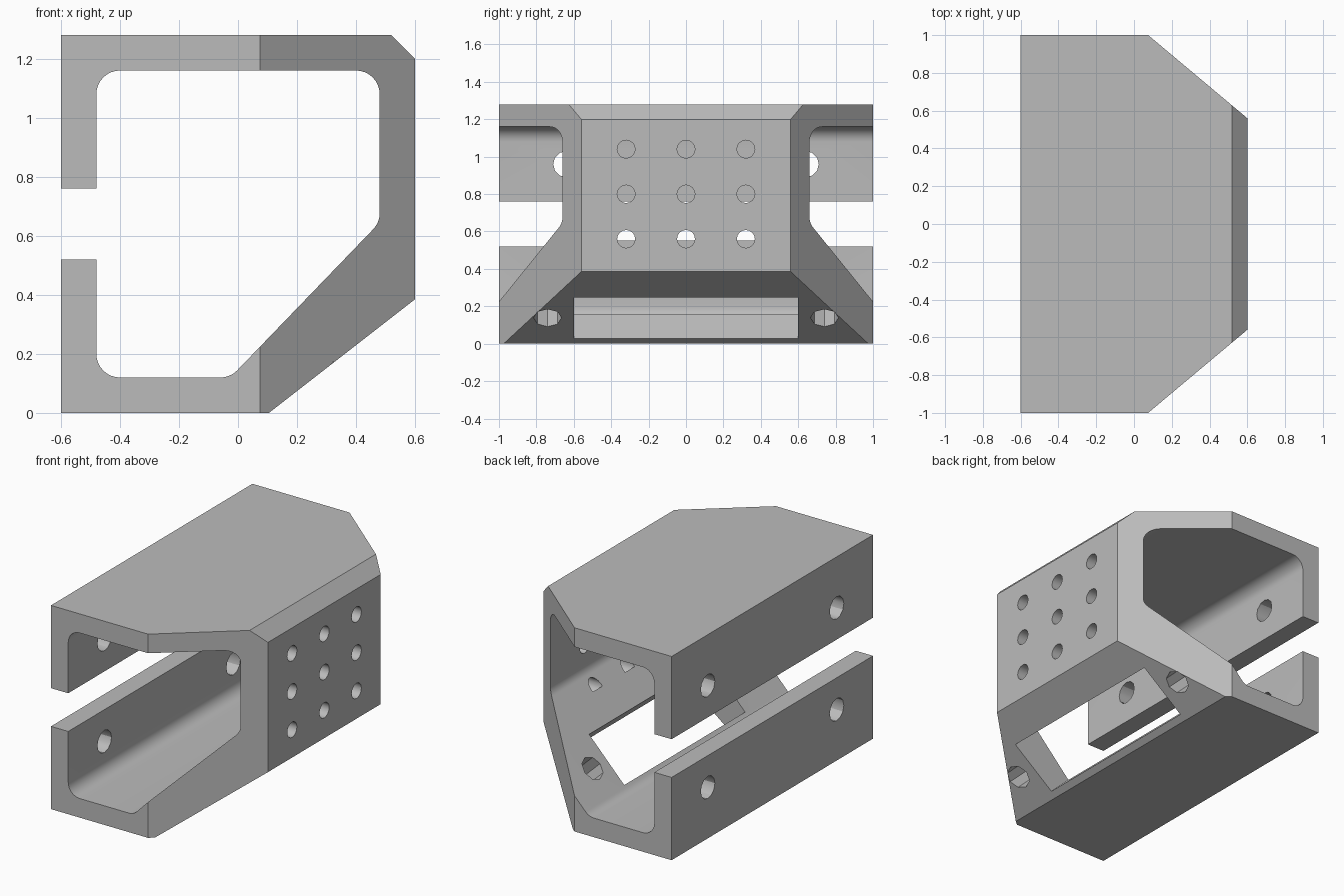
import bpy, bmesh, math
from mathutils import Vector, Matrix

cube = bpy.data.objects.get("Cube")
if cube:
    bpy.data.objects.remove(cube, do_unlink=True)

# single grey finish
grey = bpy.data.materials.new("plain_grey")
grey.use_nodes = True
tint = (0.5, 0.5, 0.5, 1)
grey.diffuse_color = tint
grey.node_tree.nodes["Principled BSDF"].inputs["Base Color"].default_value = tint


def make_object(name, bm):
    bmesh.ops.recalc_face_normals(bm, faces=bm.faces)
    mesh = bpy.data.meshes.new(name)
    bm.to_mesh(mesh)
    bm.free()
    mesh.materials.append(grey)
    obj = bpy.data.objects.new(name, mesh)
    bpy.context.collection.objects.link(obj)
    return obj


def rounded(prev, corner, nxt, radius=0.08, steps=8):
    """Arc points that replace a sharp profile corner."""
    p, c, n = Vector(prev), Vector(corner), Vector(nxt)
    a, b = (p - c).normalized(), (n - c).normalized()
    half = a.angle(b) / 2
    start, end = c + a * radius / math.tan(half), c + b * radius / math.tan(half)
    centre = c + (a + b).normalized() * radius / math.sin(half)
    u, v = start - centre, end - centre
    sweep = u.angle(v)
    return [centre + (u * math.sin(sweep * (1 - i / steps)) + v * math.sin(sweep * i / steps))
            / math.sin(sweep) for i in range(steps + 1)]


# channel section: outside, then inside from the upper lip to the lower lip
outer = [(-0.6, 0.52), (-0.6, 0), (0.105, 0), (0.6, 0.385), (0.6, 1.2),
         (0.52, 1.28), (-0.6, 1.28), (-0.6, 0.76)]
inner = [(-0.48, 0.76), (-0.48, 1.16), (0.48, 1.16), (0.48, 0.645),
         (-0.026, 0.12), (-0.48, 0.12), (-0.48, 0.52)]
section = [Vector(p) for p in outer] + [Vector(inner[0])]
for i in range(1, len(inner) - 1):
    section += rounded(*inner[i - 1:i + 2])
section.append(Vector(inner[-1]))

# channel body, extruded along y
bm = bmesh.new()
face = bm.faces.new([bm.verts.new((p.x, -1, p.y)) for p in section])
ext = bmesh.ops.extrude_face_region(bm, geom=[face])
bmesh.ops.translate(bm, vec=(0, 2, 0),
                    verts=[g for g in ext["geom"] if isinstance(g, bmesh.types.BMVert)])
body = make_object("channel_body", bm)

cutters = []


def end_cutter(side):
    """Wedge that slants one end of the channel."""
    bm = bmesh.new()
    plan = [(0.075, 1), (0.675, 0.497), (0.9, 1.3), (0.075, 1.3)]
    f = bm.faces.new([bm.verts.new((x, side * y, -0.2)) for x, y in plan])
    ext = bmesh.ops.extrude_face_region(bm, geom=[f])
    bmesh.ops.translate(bm, vec=(0, 0, 1.8),
                        verts=[g for g in ext["geom"] if isinstance(g, bmesh.types.BMVert)])
    cutters.append(make_object("end_cutter", bm))


def hole_cutter(centre, axis, radius, sides, depth):
    bm = bmesh.new()
    turn = Vector(axis).to_track_quat('Z', 'Y').to_matrix().to_4x4()
    bmesh.ops.create_cone(bm, cap_ends=True, segments=sides, radius1=radius, radius2=radius,
                          depth=depth, matrix=Matrix.Translation(centre) @ turn)
    cutters.append(make_object("hole_cutter", bm))


for side in (-1, 1):
    end_cutter(side)

# grid of small holes in the plate
for y in (-0.32, 0, 0.32):
    for z in (0.56, 0.8, 1.04):
        hole_cutter((0.54, y, z), (1, 0, 0), 0.048, 16, 0.3)

# mounting holes in the lips and in the sloped wall
slope = Vector((0.72, 0, -0.694))
slope_centre = Vector((0.282, 0, 0.138))
for side in (-1, 1):
    for z in (0.32, 0.96):
        hole_cutter((-0.54, side * 0.64, z), (1, 0, 0), 0.07, 12, 0.3)
    hole_cutter(slope_centre + Vector((0, side * 0.74, 0)), slope, 0.075, 8, 0.6)

# long window in the sloped wall
bm = bmesh.new()
place = (Matrix.Translation(slope_centre)
         @ Matrix.Rotation(math.atan2(0.694, 0.72), 4, 'Y')
         @ Matrix.Diagonal((0.6, 1.2, 0.352, 1)))
bmesh.ops.create_cube(bm, size=1, matrix=place)
cutters.append(make_object("window_cutter", bm))

# cut everything, then drop the cutters
bpy.context.view_layer.objects.active = body
body.select_set(True)
for c in cutters:
    mod = body.modifiers.new("cut", 'BOOLEAN')
    mod.operation = 'DIFFERENCE'
    mod.solver = 'EXACT'
    mod.object = c
    bpy.ops.object.modifier_apply(modifier=mod.name)
    bpy.data.objects.remove(c, do_unlink=True)

bpy.ops.object.select_all(action='DESELECT')
body.select_set(True)
bpy.ops.object.shade_smooth_by_angle(angle=math.radians(30))
